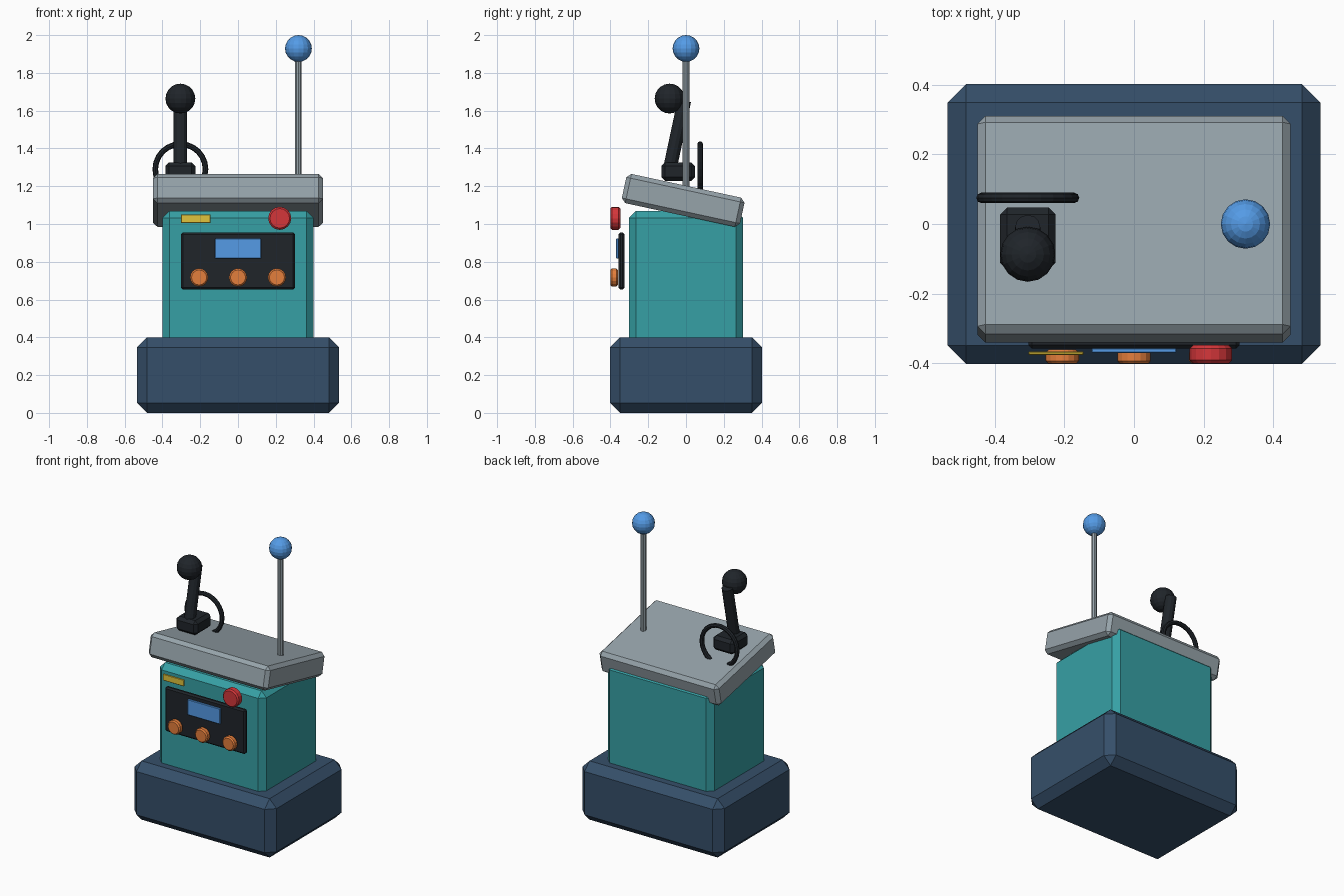
import bpy
from math import radians, sin, cos

if "Cube" in bpy.data.objects:
    bpy.data.objects.remove(bpy.data.objects["Cube"])


def mat(name, rgb):
    m = bpy.data.materials.new(name)
    m.diffuse_color = (*rgb, 1)
    m.use_nodes = True
    m.node_tree.nodes["Principled BSDF"].inputs["Base Color"].default_value = m.diffuse_color
    return m


NAVY = mat("navy", (0.036, 0.078, 0.143))
TEAL = mat("teal", (0.037, 0.352, 0.376))
BLACK = mat("black", (0.014, 0.018, 0.023))
BLUE = mat("blue", (0.089, 0.328, 0.791))
ORANGE = mat("orange", (0.775, 0.209, 0.045))
RED = mat("red", (0.658, 0.037, 0.042))
YELLOW = mat("yellow", (0.752, 0.546, 0.045))
STEEL = mat("steel", (0.305, 0.366, 0.402))


def finish(name, material, bevel=0):
    ob = bpy.context.object
    ob.name = name
    ob.data.materials.append(material)
    bpy.ops.object.transform_apply(location=False, rotation=False, scale=True)
    if bevel:
        b = ob.modifiers.new("Bevel", "BEVEL")
        b.width, b.segments = bevel, 1
        b.limit_method, b.angle_limit = "ANGLE", radians(40)
    return ob


def box(name, loc, size, material, bevel=0, tilt=0):
    bpy.ops.mesh.primitive_cube_add(size=1, location=loc, rotation=(radians(tilt), 0, 0))
    bpy.context.object.scale = size
    return finish(name, material, bevel)


def cyl(name, loc, r, length, material, tilt=0, sides=16, bevel=0):
    bpy.ops.mesh.primitive_cylinder_add(vertices=sides, radius=r, depth=length,
                                        location=loc, rotation=(radians(tilt), 0, 0))
    return finish(name, material, bevel)


def ball(name, loc, r, material):
    bpy.ops.mesh.primitive_uv_sphere_add(segments=16, ring_count=10, radius=r, location=loc)
    return finish(name, material)


# Cabinet
box("base", (0, 0, 0.2), (1.07, 0.804, 0.4), NAVY, 0.053)
box("body", (0, 0, 0.715), (0.8, 0.605, 0.71), TEAL, 0.037)
box("sloped_top", (0, -0.015, 1.125), (0.9, 0.64, 0.158), STEEL, 0.023, tilt=-12.2)

# Front controls
box("control_panel", (0, -0.342, 0.804), (0.605, 0.032, 0.302), BLACK, 0.01)
box("screen", (0, -0.363, 0.87), (0.244, 0.014, 0.106), BLUE, 0.003)
for i, x in enumerate((-0.206, 0, 0.206)):
    cyl(f"knob_{i + 1}", (x, -0.381, 0.717), 0.048, 0.04, ORANGE, tilt=90, bevel=0.008)
cyl("stop_button", (0.221, -0.374, 1.03), 0.061, 0.052, RED, tilt=90, bevel=0.009)
box("warning_strip", (-0.224, -0.371, 1.028), (0.158, 0.011, 0.045), YELLOW, 0.003)

# Lever with its guard ring
box("lever_base", (-0.305, -0.042, 1.277), (0.16, 0.178, 0.098), BLACK, 0.02)
L, a = 0.36, radians(12)
cyl("lever_stick", (-0.305, -0.009 - L / 2 * sin(a), 1.652 - L / 2 * cos(a)),
    0.036, L, BLACK, tilt=-12, sides=12)
ball("lever_ball", (-0.305, -0.087, 1.664), 0.079, BLACK)
bpy.ops.mesh.primitive_torus_add(major_segments=24, minor_segments=8, major_radius=0.133,
                                 minor_radius=0.015, location=(-0.305, 0.075, 1.29),
                                 rotation=(radians(90), 0, 0))
finish("guard_ring", BLACK)

# Antenna
cyl("antenna_rod", (0.32, 0, 1.52), 0.018, 0.78, STEEL, sides=10)
ball("antenna_ball", (0.32, 0, 1.929), 0.071, BLUE)
